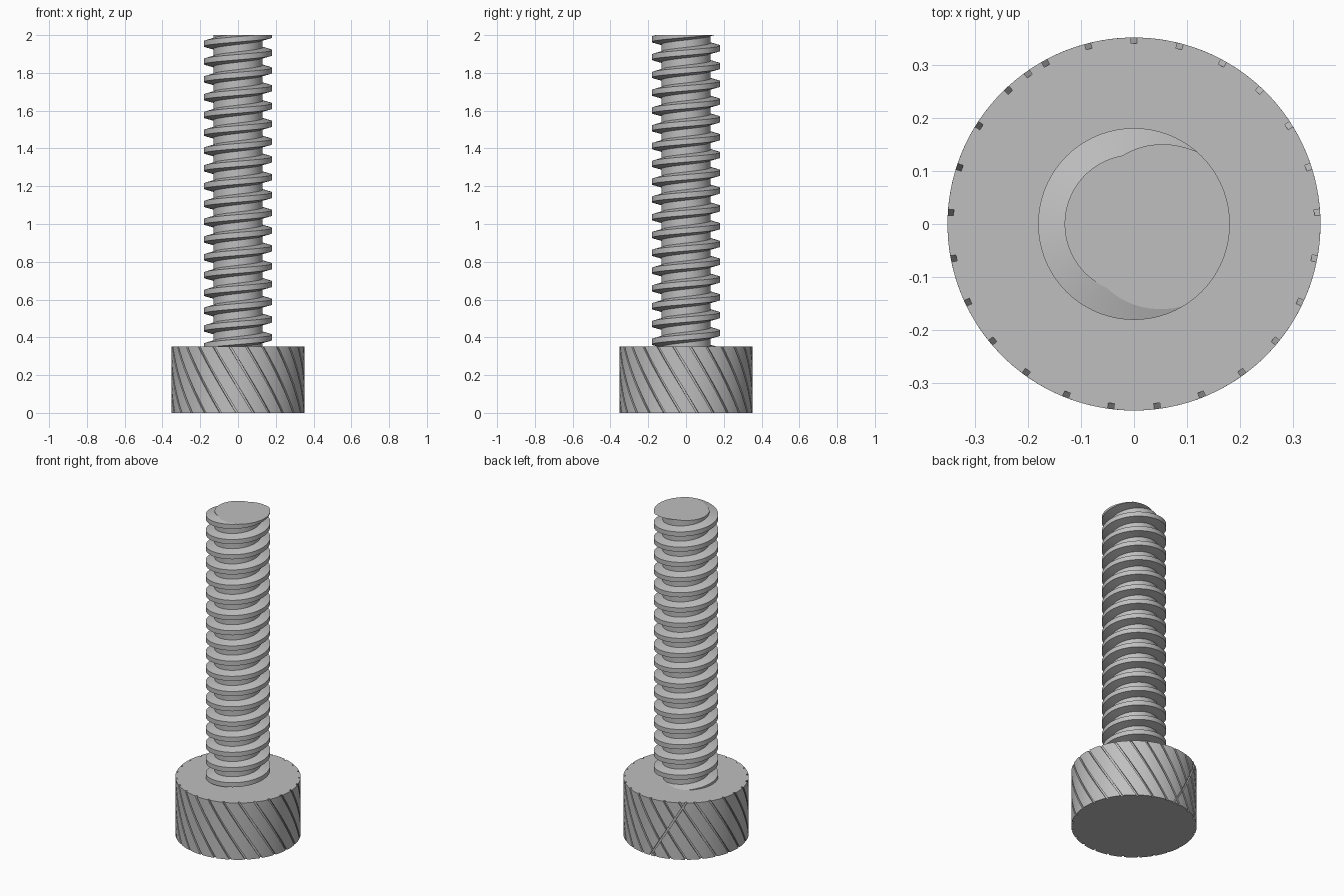
import bpy, bmesh, math
from mathutils import Vector

if "Cube" in bpy.data.objects:
    bpy.data.objects.remove(bpy.data.objects["Cube"])

HEAD_R, HEAD_H = 0.352, 0.352
GROOVES, GROOVE_W, GROOVE_D = 25, 0.012, 0.011
TWIST = math.radians(35.2)
CORE_R, CREST_R, PITCH, TOP = 0.131, 0.181, 0.0942, 2.0

steel = bpy.data.materials.new("grey_steel")
steel.diffuse_color = (0.52, 0.52, 0.52, 1)
steel.use_nodes = True
steel.node_tree.nodes["Principled BSDF"].inputs["Base Color"].default_value = steel.diffuse_color


def polar(r, a, z):
    return Vector((r * math.cos(a), r * math.sin(a), z))


def make_object(name, bm):
    bmesh.ops.recalc_face_normals(bm, faces=bm.faces)
    me = bpy.data.meshes.new(name)
    bm.to_mesh(me)
    bm.free()
    me.materials.append(steel)
    ob = bpy.data.objects.new(name, me)
    bpy.context.collection.objects.link(ob)
    return ob


def activate(ob):
    bpy.ops.object.select_all(action='DESELECT')
    ob.select_set(True)
    bpy.context.view_layer.objects.active = ob


def twisted_prism(name, section, z0, z1, layers, twist):
    """Extrude a polar section (radius, angle) upwards; angles are given at the
    top of the head and grow by twist towards its bottom."""
    bm = bmesh.new()
    rings = []
    for i in range(layers + 1):
        z = z0 + (z1 - z0) * i / layers
        turn = twist * (1 - z / HEAD_H)
        rings.append([bm.verts.new(polar(r, a + turn, z)) for r, a in section])
    n = len(section)
    sides = []
    for low, high in zip(rings, rings[1:]):
        for j in range(n):
            k = (j + 1) % n
            sides.append(bm.faces.new((low[j], low[k], high[k], high[j])))
    bm.faces.new(rings[0][::-1])
    bm.faces.new(rings[-1])
    bmesh.ops.triangulate(bm, faces=sides)
    return make_object(name, bm)


# Knurled head: a disc outline with slots, extruded with a twist
section = []
half = GROOVE_W / HEAD_R / 2
step = 2 * math.pi / GROOVES
for g in range(GROOVES):
    a = math.pi / 2 + g * step
    section += [(HEAD_R, a - half), (HEAD_R - GROOVE_D, a - half),
                (HEAD_R - GROOVE_D, a + half), (HEAD_R, a + half)]
    arc = step - 2 * half
    section += [(HEAD_R, a + half + arc * t / 4) for t in (1, 2, 3)]
head = twisted_prism("knurled_head", section, 0, HEAD_H, 12, TWIST)

# One extra slot that runs the opposite way across the others
a = math.pi / 2 + TWIST
bar = [(HEAD_R - GROOVE_D * 0.95, a - half), (HEAD_R + 0.02, a - half),
       (HEAD_R + 0.02, a + half), (HEAD_R - GROOVE_D * 0.95, a + half)]
cutter = twisted_prism("cross_slot_cutter", bar, -0.02, HEAD_H + 0.02, 14, -TWIST)
cutter.hide_render = True
mod = head.modifiers.new("cross_slot", 'BOOLEAN')
mod.operation = 'DIFFERENCE'
mod.solver = 'EXACT'
mod.object = cutter
activate(head)
bpy.ops.object.modifier_apply(modifier=mod.name)
bpy.data.objects.remove(cutter, do_unlink=True)

# Threaded shaft: right-handed trapezoid thread swept along a helix
SEG = 72
profile = [(CORE_R, 0.0), (CORE_R, 0.41), (CREST_R, 0.55),
           (CREST_R, 0.85), (CORE_R, 1.0)]
CREST_MID = 0.70
bm = bmesh.new()
turns = int((TOP - HEAD_H) / PITCH) + 4
rows = []
for i in range(turns * SEG + 1):
    turn = i / SEG - (turns - 2)
    ang = math.radians(-5) + turn * 2 * math.pi
    base = TOP + (turn - CREST_MID) * PITCH
    rows.append([bm.verts.new(polar(r, ang, base + f * PITCH)) for r, f in profile])
for p, q in zip(rows, rows[1:]):
    for j in range(len(profile) - 1):
        bm.faces.new((p[j], q[j], q[j + 1], p[j + 1]))
bmesh.ops.remove_doubles(bm, verts=bm.verts, dist=1e-5)

# Trim the shaft flat at the tip and just inside the head, then cap both ends
for z, up in ((TOP, 1), (HEAD_H - 0.004, -1)):
    cut = bmesh.ops.bisect_plane(
        bm, geom=bm.verts[:] + bm.edges[:] + bm.faces[:], dist=1e-6,
        plane_co=(0, 0, z), plane_no=(0, 0, up), clear_outer=True)
    rim = [v for v in cut["geom_cut"] if isinstance(v, bmesh.types.BMVert)]
    rim.sort(key=lambda v: math.atan2(v.co.y, v.co.x))
    bm.faces.new(rim)
shaft = make_object("threaded_shaft", bm)

# Smooth round walls, crisp edges
for ob, deg in ((head, 25), (shaft, 12)):
    activate(ob)
    bpy.ops.object.shade_smooth_by_angle(angle=math.radians(deg))
